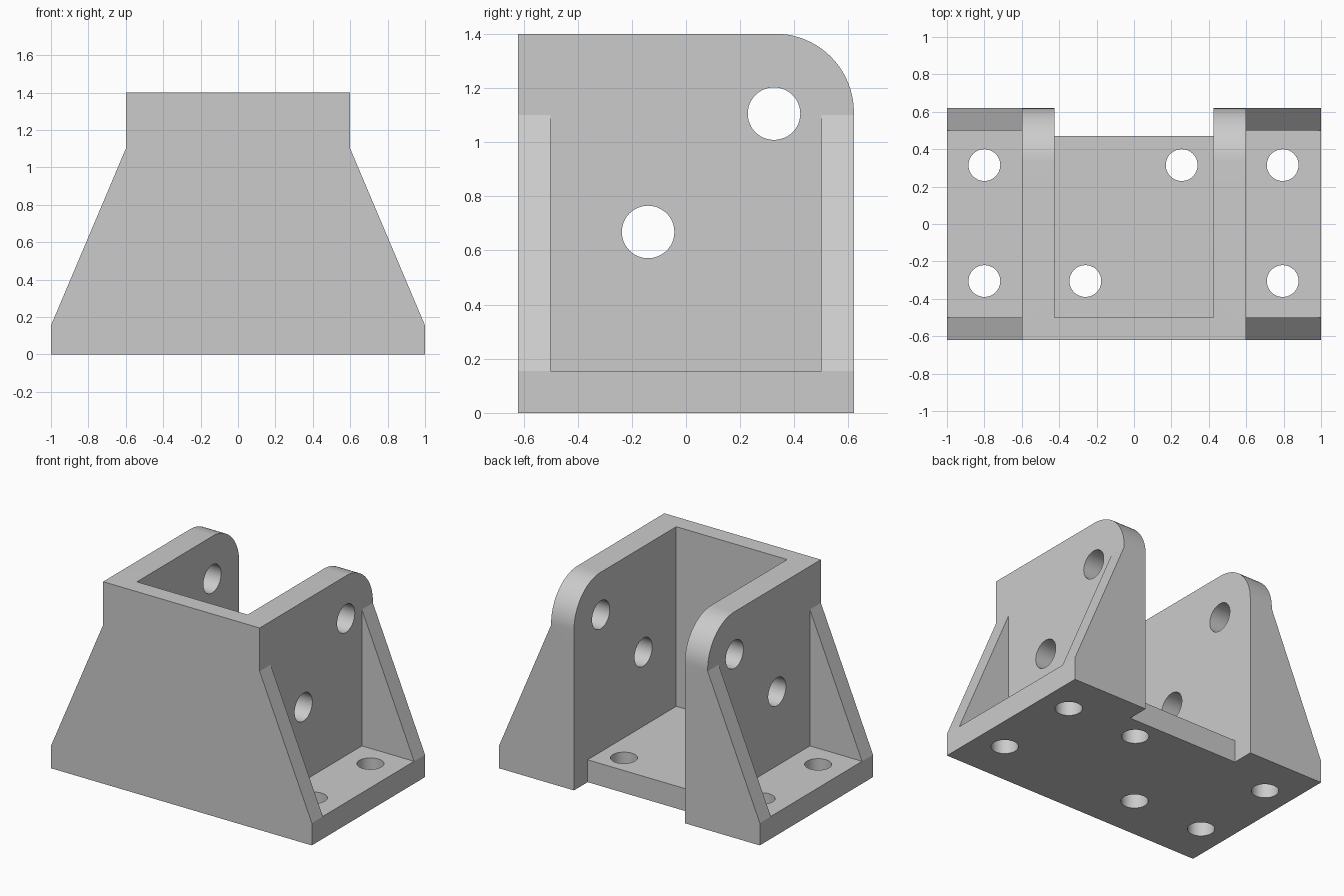
import bpy
import bmesh
from math import sin, cos, pi, radians
from mathutils import Vector

cube = bpy.data.objects.get("Cube")
if cube:
    bpy.data.objects.remove(cube, do_unlink=True)

HALF_X, HALF_Y, HEIGHT = 1.0, 0.62, 1.4
FLOOR = 0.155          # base plate thickness
INNER, OUTER = 0.425, 0.6   # faces of the side walls
RIB = 0.5              # inner face of the ribs and front wall
SHOULDER = 1.1         # height where the ribs meet the walls

grey = bpy.data.materials.new("plain grey")
grey.use_nodes = True
colour = (0.6, 0.6, 0.6, 1)
grey.diffuse_color = colour
grey.node_tree.nodes["Principled BSDF"].inputs["Base Color"].default_value = colour


def prism(name, points, direction):
    """Extrude a flat polygon of 3D points along a vector."""
    bm = bmesh.new()
    face = bm.faces.new([bm.verts.new(p) for p in points])
    new = bmesh.ops.extrude_face_region(bm, geom=[face])["geom"]
    verts = [v for v in new if isinstance(v, bmesh.types.BMVert)]
    bmesh.ops.translate(bm, vec=Vector(direction), verts=verts)
    bmesh.ops.recalc_face_normals(bm, faces=bm.faces)
    mesh = bpy.data.meshes.new(name)
    bm.to_mesh(mesh)
    bm.free()
    mesh.materials.append(grey)
    obj = bpy.data.objects.new(name, mesh)
    bpy.context.collection.objects.link(obj)
    return obj


def box(name, x, y, z):
    corners = [(x[0], y[0], z[0]), (x[1], y[0], z[0]),
               (x[1], y[1], z[0]), (x[0], y[1], z[0])]
    return prism(name, corners, (0, 0, z[1] - z[0]))


def ring(radius, count=48):
    return [(radius * cos(2 * pi * i / count), radius * sin(2 * pi * i / count))
            for i in range(count)]


# Body: front outline carried through the full depth
right_half = [(HALF_X, 0), (HALF_X, FLOOR), (OUTER, SHOULDER), (OUTER, HEIGHT)]
outline = right_half + [(-x, z) for x, z in reversed(right_half)]
bracket = prism("bracket", [(x, -HALF_Y, z) for x, z in outline], (0, 2 * HALF_Y, 0))

# Centre channel and the notch behind the base plate
cutters = [
    box("channel_cutter", (-INNER, INNER), (-RIB, 1), (FLOOR, 2)),
    box("notch_cutter", (-INNER, INNER), (0.47, 1), (-1, 1)),
]

# Pockets between the ribs on each side
for side in (-1, 1):
    span = sorted((side * OUTER, side * 1.5))
    cutters.append(box("pocket_cutter", span, (-RIB, RIB), (FLOOR, SHOULDER)))

# Rounded top back corners of the side walls
R = 0.29
arc = [(HALF_Y - R + R * cos(pi / 2 * i / 20), HEIGHT - R + R * sin(pi / 2 * i / 20))
       for i in range(21)]
corner = arc + [(HALF_Y - R, 2), (1, 2), (1, HEIGHT - R)]
cutters.append(prism("corner_cutter", [(-2, y, z) for y, z in corner], (4, 0, 0)))

# Pivot holes through both side walls
for cy, cz in ((0.325, 1.105), (-0.14, 0.668)):
    pts = [(-2, cy + a, cz + b) for a, b in ring(0.097)]
    cutters.append(prism("pivot_hole_cutter", pts, (4, 0, 0)))

# Mounting holes through the base plate
for cx, cy in ((-0.8, 0.315), (-0.8, -0.305), (0.795, 0.315),
               (0.795, -0.305), (0.255, 0.315), (-0.26, -0.305)):
    pts = [(cx + a, cy + b, -0.5) for a, b in ring(0.085)]
    cutters.append(prism("mounting_hole_cutter", pts, (0, 0, 1)))

# Apply the cuts one by one and discard the cutters
bpy.ops.object.select_all(action='DESELECT')
bpy.context.view_layer.objects.active = bracket
bracket.select_set(True)
for cutter in cutters:
    cutter.hide_render = True
    mod = bracket.modifiers.new(cutter.name, 'BOOLEAN')
    mod.operation = 'DIFFERENCE'
    mod.solver = 'EXACT'
    mod.object = cutter
    bpy.ops.object.modifier_apply(modifier=mod.name)
    bpy.data.objects.remove(cutter, do_unlink=True)

bpy.ops.object.shade_smooth_by_angle(angle=radians(20))
